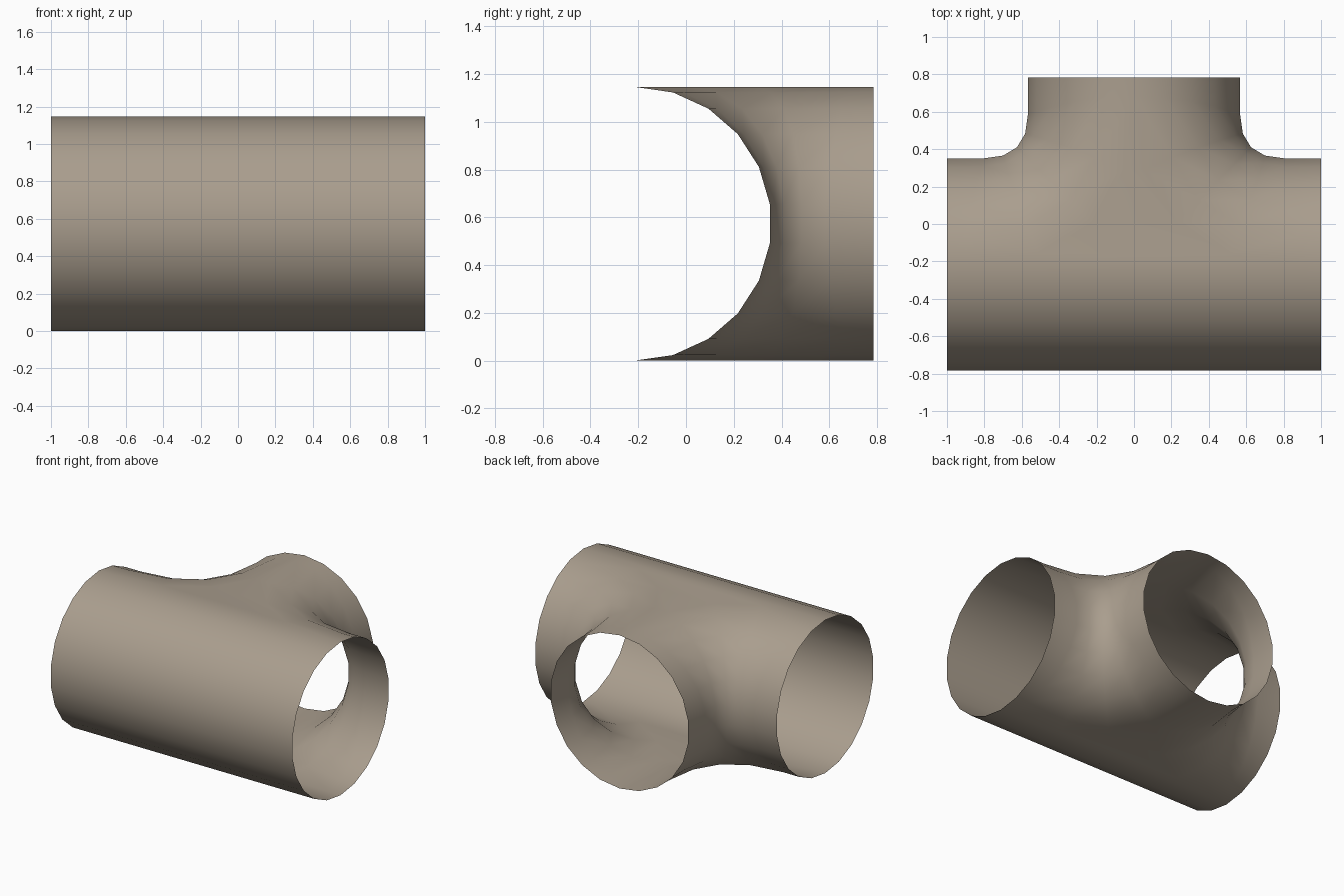
import bpy, bmesh
from math import sin, cos, pi

if "Cube" in bpy.data.objects:
    bpy.data.objects.remove(bpy.data.objects["Cube"])

R = 0.573          # pipe radius
AXIS_Y = -0.216    # main pipe axis
SIDES = 22
HALF = SIDES // 2
STEPS = 4          # segments round the blend

bm = bmesh.new()


def vert(x, y, z):
    return bm.verts.new((x, y + AXIS_Y, z + R))


def skin(rows):
    for a, b in zip(rows, rows[1:]):
        for i in range(len(a) - 1):
            bm.faces.new((a[i], a[i + 1], b[i + 1], b[i]))


def elbow_row(ang, side):
    """Level section: along the main pipe, round the blend, out along the branch."""
    c, z = max(R * cos(ang), 0.0), R * sin(ang)
    k = 0.8 + 0.1 * sin(ang) ** 2      # where the blend starts
    pts = [(1.0, c)]
    for i in range(STEPS + 1):
        t = i / STEPS
        pts.append((k * (1 - t) ** 2 + c * (1 - (1 - t) ** 2),
                    c * (1 - t * t) + k * t * t))
    pts.append((c, 1.0))
    return [vert(side * x, y, z) for x, y in pts]


# Back half: two mirrored elbows that blend the run into the branch
levels = [-pi / 2 + pi * i / HALF for i in range(HALF + 1)]
left = [elbow_row(a, -1) for a in levels]
right = [elbow_row(a, 1) for a in levels]
skin(left)
skin(right)

# Flat webs at the crest and the base, between the two elbows
for n in (0, -1):
    bm.faces.new(left[n][1:STEPS + 2] + right[n][1:STEPS + 1][::-1])

# Front half: plain half cylinder
skin([[vert(x, -max(R * cos(a), 0.0), R * sin(a)) for x in (-1, -0.9, 0.9, 1)]
      for a in levels])

bmesh.ops.remove_doubles(bm, verts=bm.verts, dist=1e-4)
bmesh.ops.recalc_face_normals(bm, faces=bm.faces)
# Face the open shell outwards
front = min(bm.faces, key=lambda f: f.calc_center_median().y)
if front.normal.y > 0:
    bmesh.ops.reverse_faces(bm, faces=bm.faces)
for f in bm.faces:
    f.smooth = True

mesh = bpy.data.meshes.new("tee_pipe")
bm.to_mesh(mesh)
bm.free()

# Warm grey-brown finish
mat = bpy.data.materials.new("warm_grey")
mat.diffuse_color = (0.40, 0.34, 0.27, 1)
mat.use_nodes = True
mat.node_tree.nodes["Principled BSDF"].inputs["Base Color"].default_value = mat.diffuse_color
mesh.materials.append(mat)
bpy.context.collection.objects.link(bpy.data.objects.new("tee_pipe", mesh))
